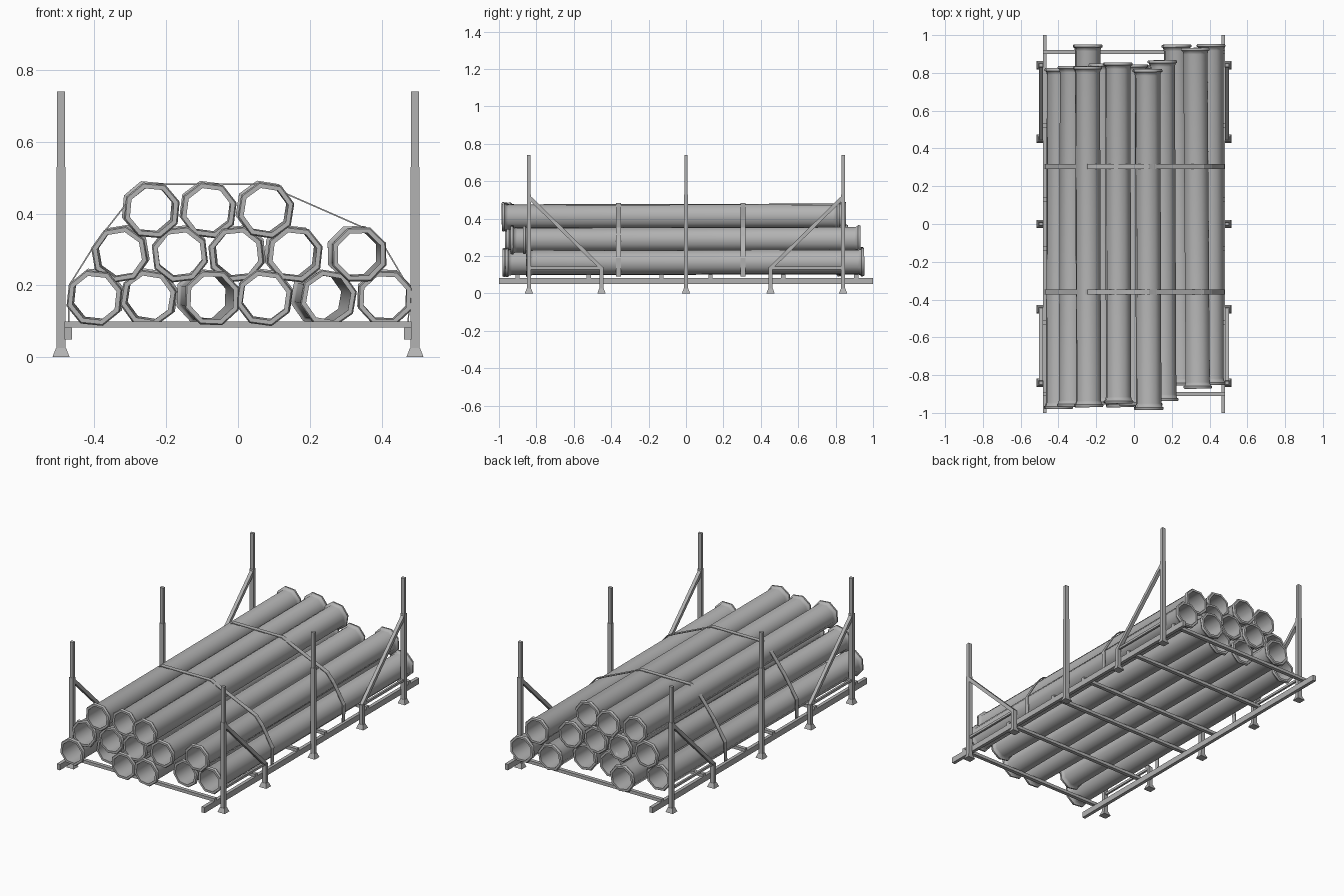
import bpy, bmesh, math, random
from mathutils import Vector

random.seed(4)
cube = bpy.data.objects.get("Cube")
if cube:
    bpy.data.objects.remove(cube, do_unlink=True)

grey = bpy.data.materials.new("steel grey")
grey.use_nodes = True
GREY = (0.45, 0.45, 0.45, 1)
grey.diffuse_color = GREY
grey.node_tree.nodes["Principled BSDF"].inputs["Base Color"].default_value = GREY


def finish(bm, name):
    bmesh.ops.recalc_face_normals(bm, faces=bm.faces)
    mesh = bpy.data.meshes.new(name)
    bm.to_mesh(mesh)
    bm.free()
    mesh.materials.append(grey)
    obj = bpy.data.objects.new(name, mesh)
    bpy.context.collection.objects.link(obj)
    return obj


def add_bar(bm, a, b, w, h, w2=None, h2=None):
    """Square bar from a to b, optionally tapering."""
    a, b = Vector(a), Vector(b)
    d = (b - a).normalized()
    side = Vector((1, 0, 0)) if abs(d.x) < 0.9 else Vector((0, 1, 0))
    up = d.cross(side).normalized()
    rings = []
    for p, u, v in ((a, w, h), (b, w2 or w, h2 or h)):
        rings.append([bm.verts.new(p + side * u / 2 * i + up * v / 2 * j)
                      for i, j in ((-1, -1), (1, -1), (1, 1), (-1, 1))])
    bm.faces.new(rings[0])
    bm.faces.new(rings[1])
    for i in range(4):
        k = (i + 1) % 4
        bm.faces.new((rings[0][i], rings[0][k], rings[1][k], rings[1][i]))


def bars(name, items):
    bm = bmesh.new()
    for item in items:
        add_bar(bm, *item)
    return finish(bm, name)


# Base frame: long rails and cross beams
for side, label in ((-1, "right"), (1, "left")):
    bars(label + "_rail", [((side * 0.473, -1, 0.066), (side * 0.473, 1, 0.066), 0.02, 0.034)])
for i, y in enumerate((-0.9, -0.52, -0.13, 0.13, 0.52, 0.91)):
    bars(f"cross_beam_{i + 1}", [((-0.483, y, 0.091), (0.483, y, 0.091), 0.022, 0.018)])

# Stakes, feet, short legs and braces on both sides
for side, label in ((-1, "right"), (1, "left")):
    x = side * 0.493
    for y, pos in ((-0.84, "front"), (0, "middle"), (0.84, "back")):
        step = 0.53
        bars(f"{label}_{pos}_stake", [
            ((x, y, 0.02), (x, y, step), 0.026, 0.022),
            ((x, y, step), (x, y, 0.74), 0.022, 0.018)])
        bars(f"{label}_{pos}_foot", [((x, y, 0), (x, y, 0.026), 0.048, 0.044, 0.028, 0.024)])
        if y:
            s = 1 if y > 0 else -1
            leg_y = s * 0.452
            bars(f"{label}_{pos}_leg", [((x, leg_y, 0.02), (x, leg_y, 0.14), 0.024, 0.02)])
            bars(f"{label}_{pos}_leg_foot",
                 [((x, leg_y, 0), (x, leg_y, 0.026), 0.048, 0.044, 0.028, 0.024)])
            bars(f"{label}_{pos}_brace", [((x, leg_y, 0.135), (x, y, 0.515), 0.02, 0.02)])
            bars(f"{label}_{pos}_tie", [((x, leg_y, 0.136), (x, y, 0.136), 0.012, 0.014)])


# Open pipes with a flanged lip at each end
def pipe(name, near, far):
    near, far = Vector(near), Vector(far)
    axis = (far - near).normalized()
    length = (far - near).length
    u = axis.cross(Vector((0, 0, 1))).normalized()
    v = u.cross(axis)
    lip = [(0, 0.064), (0, 0.077), (0.006, 0.081), (0.014, 0.081), (0.018, 0.073), (0.035, 0.069)]
    profile = lip + [(length - t, r) for t, r in reversed(lip)]
    n, roll = 8, random.uniform(-0.2, 0.2) + math.pi / 8
    bm = bmesh.new()
    rings = [[bm.verts.new(near + axis * t + (u * math.cos(roll + math.tau * i / n)
                                              + v * math.sin(roll + math.tau * i / n)) * r)
              for i in range(n)] for t, r in profile]
    for k, ring in enumerate(rings):
        nxt = rings[(k + 1) % len(rings)]   # last ring joins the first as the bore
        for i in range(n):
            j = (i + 1) % n
            bm.faces.new((ring[i], ring[j], nxt[j], nxt[i]))
    obj = finish(bm, name)
    bpy.context.view_layer.objects.active = obj
    obj.select_set(True)
    bpy.ops.object.shade_smooth_by_angle(angle=math.radians(50))
    obj.select_set(False)


# Each entry: near x, far x, near y; rows are given by height
LENGTH = 1.805
rows = {
    "bottom": (0.167, [(-0.4, -0.395, -0.98), (-0.25, -0.245, -0.855), (-0.072, -0.095, -0.97),
                       (0.073, 0.075, -0.965), (0.252, 0.225, -0.855), (0.41, 0.408, -0.852)]),
    "middle": (0.288, [(-0.33, -0.325, -0.968), (-0.162, -0.162, -0.955), (-0.005, 0, -0.96),
                       (0.158, 0.15, -0.938), (0.338, 0.325, -0.872)]),
    "top": (0.411, [(-0.24, -0.246, -0.97), (-0.082, -0.085, -0.95), (0.078, 0.072, -0.985)]),
}
for row, (z, pipes) in rows.items():
    for i, (x0, x1, y) in enumerate(pipes):
        pipe(f"{row}_pipe_{i + 1}", (x0, y, z - 0.002), (x1, y + LENGTH, z + 0.002))

# Thin straps over the stack, tied to the rails
path = [(-0.472, 0.09), (-0.47, 0.2), (-0.395, 0.32), (-0.305, 0.435), (-0.245, 0.482), (0.08, 0.482),
        (0.135, 0.455), (0.37, 0.352), (0.41, 0.305), (0.478, 0.19), (0.474, 0.09)]
for y, label in ((-0.36, "front"), (0.305, "back")):
    bm = bmesh.new()
    edge = [[bm.verts.new((x, y + s * 0.013, z)) for x, z in path] for s in (-1, 1)]
    for i in range(len(path) - 1):
        bm.faces.new((edge[0][i], edge[1][i], edge[1][i + 1], edge[0][i + 1]))
    strap = finish(bm, label + "_strap")
    mod = strap.modifiers.new("thickness", "SOLIDIFY")
    mod.thickness = 0.004
    mod.offset = 0
